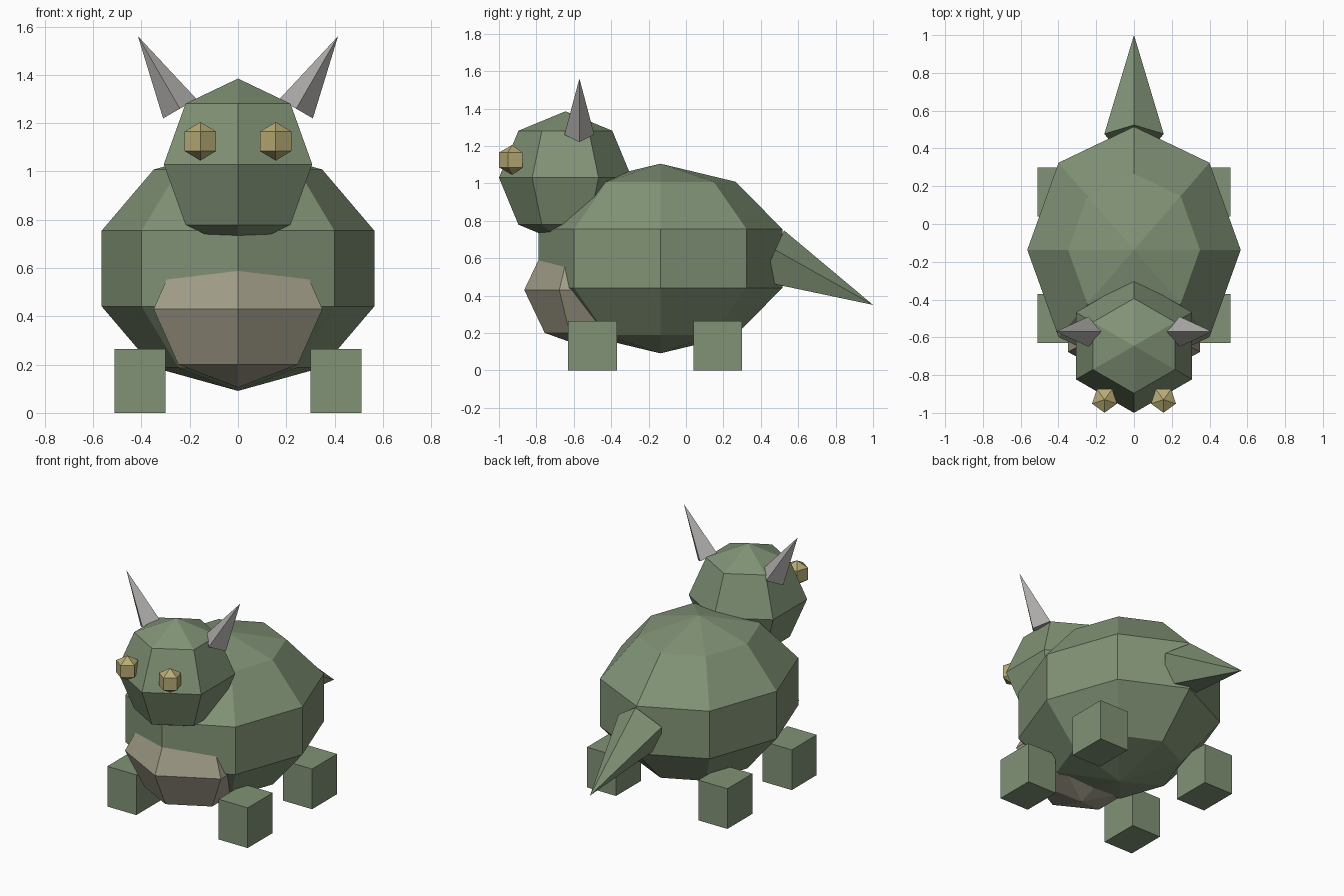
import bpy, bmesh
from math import sin, cos, pi, radians
from mathutils import Matrix, Vector

if "Cube" in bpy.data.objects:
    bpy.data.objects.remove(bpy.data.objects["Cube"])


def material(name, rgb):
    m = bpy.data.materials.new(name)
    m.diffuse_color = (*rgb, 1)
    m.use_nodes = True
    m.node_tree.nodes["Principled BSDF"].inputs["Base Color"].default_value = m.diffuse_color
    return m


GREEN = material("green skin", (0.22, 0.29, 0.18))
TAN = material("tan belly", (0.36, 0.34, 0.25))
YELLOW = material("yellow eye", (0.48, 0.41, 0.18))
GREY = material("grey horn", (0.42, 0.41, 0.40))


def finish(name, bm, mat):
    bmesh.ops.recalc_face_normals(bm, faces=bm.faces)
    me = bpy.data.meshes.new(name)
    bm.to_mesh(me)
    bm.free()
    me.materials.append(mat)
    ob = bpy.data.objects.new(name, me)
    bpy.context.collection.objects.link(ob)
    return ob


def revolve(name, profile, sides, matrix, mat):
    """Turn (radius, z) points about z; the first corner faces -y."""
    bm = bmesh.new()
    rings = []
    for r, z in profile:
        n = sides if r > 1e-5 else 1
        rings.append([bm.verts.new(matrix @ Vector((r * sin(2 * pi * i / sides),
                                                    -r * cos(2 * pi * i / sides), z)))
                      for i in range(n)])
    for a, b in zip(rings, rings[1:]):
        for i in range(sides):
            j = i + 1
            corners = [a[i % len(a)], a[j % len(a)], b[j % len(b)], b[i % len(b)]]
            bm.faces.new(list(dict.fromkeys(corners)))
    return finish(name, bm, mat)


def ball(name, center, radii, sides, rings, mat):
    profile = [(sin(pi * k / rings), -cos(pi * k / rings)) for k in range(rings + 1)]
    mtx = Matrix.Translation(center) @ Matrix.Diagonal((*radii, 1))
    return revolve(name, profile, sides, mtx, mat)


def spike(name, base, rotation, radius, length, sides, mat):
    return revolve(name, [(0, 0), (radius, 0), (0, length)], sides,
                   Matrix.Translation(base) @ rotation, mat)


def box(name, center, size, mat):
    bm = bmesh.new()
    bmesh.ops.create_cube(bm, size=1, matrix=Matrix.Translation(center) @ Matrix.Diagonal((*size, 1)))
    return finish(name, bm, mat)


# Body, belly and head
ball("body", (0, -0.137, 0.598), (0.594, 0.686, 0.507), 8, 5, GREEN)
ball("belly", (0, -0.49, 0.43), (0.404, 0.375, 0.325), 6, 4, TAN)
ball("head", (0, -0.645, 1.03), (0.355, 0.355, 0.355), 6, 4, GREEN)

# Tail, pointing back and down
spike("tail", (0, 0.456, 0.598), Matrix.Rotation(radians(-114.5), 4, 'X'), 0.165, 0.598, 5, GREEN)

# Mirrored eyes, horns and legs
for s, side in ((-1, "left"), (1, "right")):
    ball(f"{side}_eye", (s * 0.156, -0.93, 1.125), (0.08, 0.08, 0.08), 5, 3, YELLOW)
    spike(f"{side}_horn", (s * 0.241, -0.57, 1.26), Matrix.Rotation(s * radians(30), 4, 'Y'),
          0.08, 0.347, 4, GREY)
    for y, end in ((-0.5, "front"), (0.17, "back")):
        box(f"{end}_{side}_leg", (s * 0.406, y, 0.1325), (0.212, 0.26, 0.265), GREEN)
